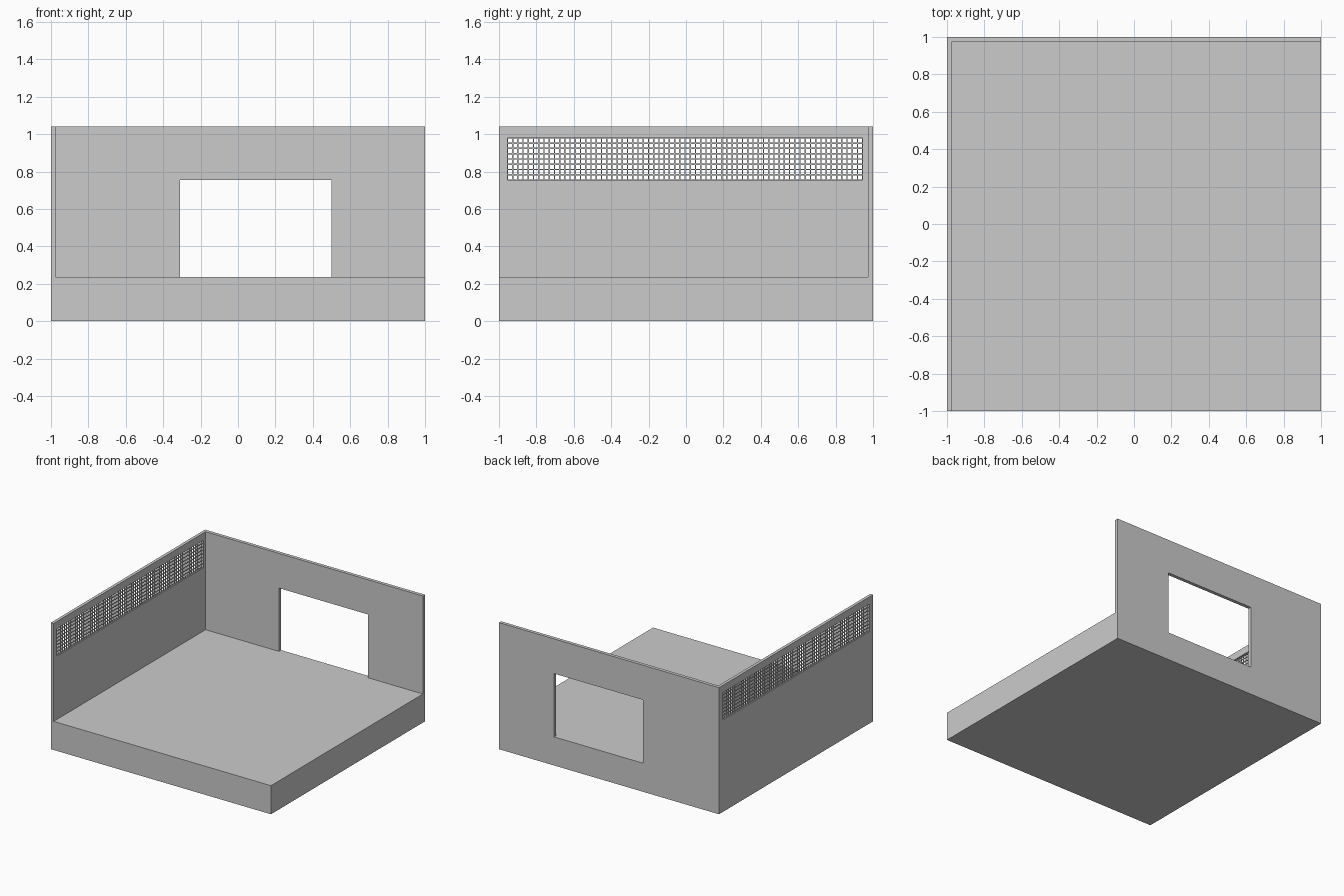
import bpy, bmesh
from mathutils import Matrix, Vector

if "Cube" in bpy.data.objects:
    bpy.data.objects.remove(bpy.data.objects["Cube"])


def add_box(bm, lo, hi):
    lo, hi = Vector(lo), Vector(hi)
    m = Matrix.Translation((lo + hi) / 2) @ Matrix.Diagonal((*(hi - lo), 1))
    bmesh.ops.create_cube(bm, size=1, matrix=m)


def make_object(name, boxes):
    bm = bmesh.new()
    for lo, hi in boxes:
        add_box(bm, lo, hi)
    mesh = bpy.data.meshes.new(name)
    bm.to_mesh(mesh)
    bm.free()
    ob = bpy.data.objects.new(name, mesh)
    bpy.context.collection.objects.link(ob)
    return ob


def cut(target, name, lo, hi):
    cutter = make_object(name, [(lo, hi)])
    cutter.hide_render = True
    cutter.display_type = 'WIRE'
    mod = target.modifiers.new(name, 'BOOLEAN')
    mod.operation = 'DIFFERENCE'
    mod.solver = 'EXACT'
    mod.object = cutter
    bpy.context.view_layer.objects.active = target
    bpy.ops.object.modifier_apply(modifier=name)
    bpy.data.objects.remove(cutter)


FLOOR, TOP = 0.235, 1.04
LEFT, BACK = -0.975, 0.972          # inner wall faces
Y0, Y1, Z0, Z1 = -0.955, 0.945, 0.755, 0.98   # vent opening

# Thick floor slab with left and back walls, all one solid
room = make_object("room_shell", [((-1, -1, 0), (1, 1, TOP))])
cut(room, "interior_cutter", (LEFT, -1.2, FLOOR), (1.2, BACK, 1.3))
cut(room, "window_cutter", (-0.31, 0.9, FLOOR), (0.50, 1.1, 0.755))
cut(room, "vent_cutter", (-1.1, Y0, Z0), (-0.9, Y1, Z1))

# Fine wire lattice filling the vent opening
COLS, ROWS, R = 68, 8, 0.0035
X = (LEFT - 1) / 2
bars = []
for i in range(COLS + 1):
    y = Y0 + (Y1 - Y0) * i / COLS
    bars.append(((X - R, y - R, Z0 - R), (X + R, y + R, Z1 + R)))
for j in range(ROWS + 1):
    z = Z0 + (Z1 - Z0) * j / ROWS
    bars.append(((X - R, Y0 - R, z - R), (X + R, Y1 + R, z + R)))
make_object("vent_mesh", bars)
